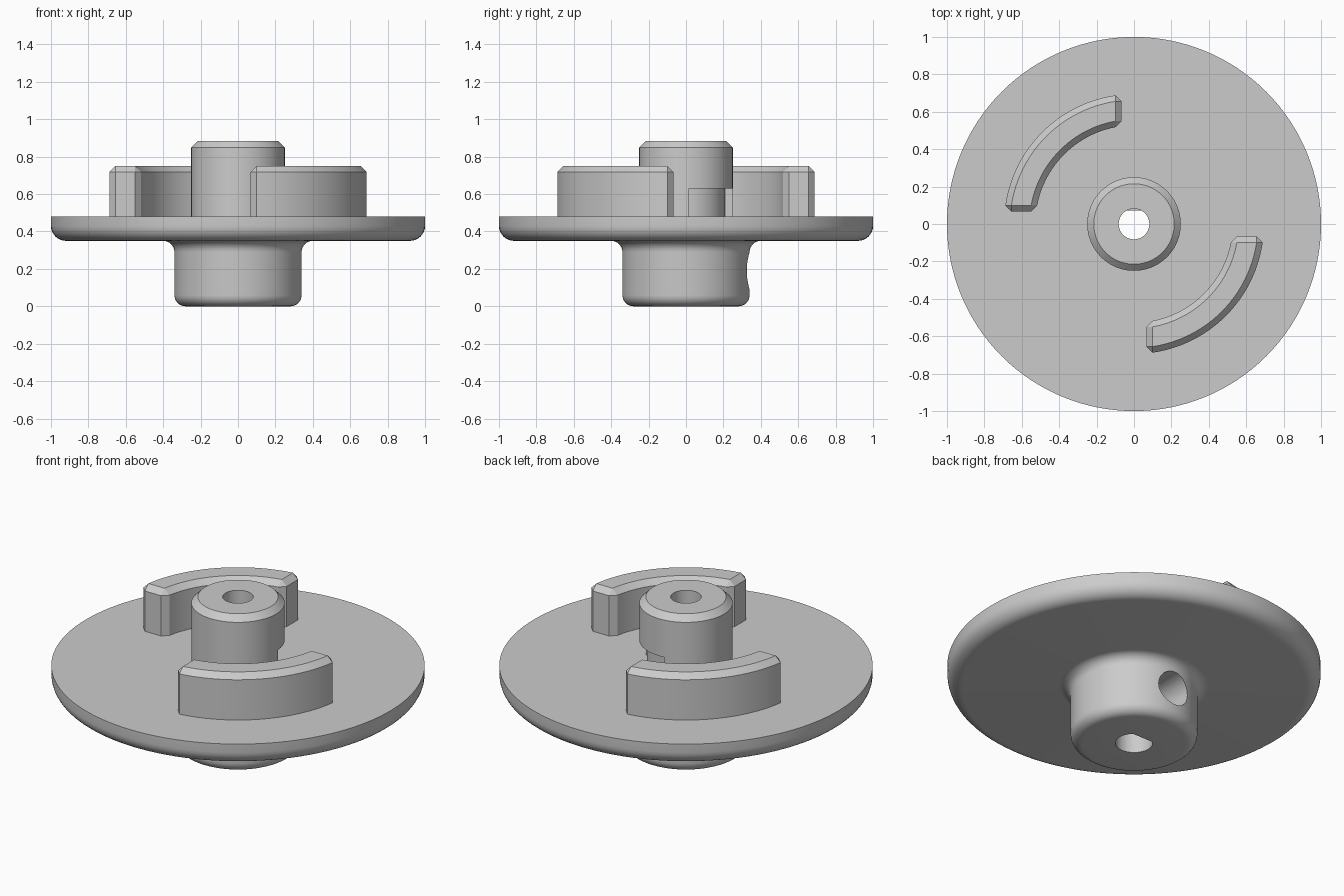
import bpy, bmesh, math
from math import sin, cos, pi, asin, acos, sqrt

if "Cube" in bpy.data.objects:
    bpy.data.objects.remove(bpy.data.objects["Cube"], do_unlink=True)

grey = bpy.data.materials.new("plain_grey")
grey.use_nodes = True
colour = (0.6, 0.6, 0.6, 1)
grey.diffuse_color = colour
grey.node_tree.nodes["Principled BSDF"].inputs["Base Color"].default_value = colour


def finish(bm, name):
    bmesh.ops.remove_doubles(bm, verts=bm.verts, dist=1e-5)
    bmesh.ops.recalc_face_normals(bm, faces=bm.faces)
    mesh = bpy.data.meshes.new(name)
    bm.to_mesh(mesh)
    bm.free()
    mesh.materials.append(grey)
    obj = bpy.data.objects.new(name, mesh)
    bpy.context.collection.objects.link(obj)
    return obj


def loft(sections, name):
    """Closed solid through rings of 3D points."""
    bm = bmesh.new()
    rings = [[bm.verts.new(p) for p in s] for s in sections]
    n = len(rings[0])
    for lo, hi in zip(rings, rings[1:]):
        for i in range(n):
            j = (i + 1) % n
            bm.faces.new((lo[i], lo[j], hi[j], hi[i]))
    bm.faces.new(rings[0][::-1])
    bm.faces.new(rings[-1])
    return finish(bm, name)


def fillet(cx, cz, r, start, end, steps=8):
    angles = [math.radians(start + (end - start) * i / steps) for i in range(steps + 1)]
    return [(cx + r * cos(a), cz + r * sin(a)) for a in angles]


def circle(r, n=64):
    return [(r * cos(2 * pi * i / n), r * sin(2 * pi * i / n)) for i in range(n)]


def prism(points, z0, z1, name):
    return loft([[(x, y, z) for x, y in points] for z in (z0, z1)], name)


def quarter_ring(r_in, r_out, ex, ey, chamfer=0.0, steps=24):
    """Arc in the +x +y quarter, ending on lines x=ex and y=ey, corners chamfered."""
    def arc(r):
        a0, a1 = asin((ey + chamfer) / r), acos((ex + chamfer) / r)
        return [(r * cos(a0 + (a1 - a0) * i / steps),
                 r * sin(a0 + (a1 - a0) * i / steps)) for i in range(steps + 1)]
    outer, inner = arc(r_out), arc(r_in)[::-1]
    lo, hi = r_in + chamfer, r_out - chamfer
    end_x = [(ex, sqrt(r * r - (ex + chamfer) ** 2)) for r in (hi, lo)]
    end_y = [(sqrt(r * r - (ey + chamfer) ** 2), ey) for r in (lo, hi)]
    return outer + end_x + inner + end_y


def cut(target, cutter):
    cutter.hide_render = True
    mod = target.modifiers.new("cut", 'BOOLEAN')
    mod.operation, mod.solver, mod.object = 'DIFFERENCE', 'EXACT', cutter
    bpy.context.view_layer.objects.active = target
    bpy.ops.object.modifier_apply(modifier=mod.name)
    bpy.data.objects.remove(cutter, do_unlink=True)


def smooth(obj):
    bpy.ops.object.select_all(action='DESELECT')
    obj.select_set(True)
    bpy.context.view_layer.objects.active = obj
    bpy.ops.object.shade_smooth_by_angle(angle=math.radians(25))


# Turned body: rounded hub, disc with rounded lower rim, chamfered shaft
profile = ([(0, 0)] + fillet(0.28, 0.06, 0.06, -90, 0)
           + fillet(0.40, 0.29, 0.06, 180, 90)
           + fillet(0.92, 0.43, 0.08, -90, 0)
           + [(1, 0.48), (0.25, 0.48), (0.25, 0.85), (0.215, 0.885), (0, 0.885)])
bm = bmesh.new()
verts = [bm.verts.new((x, 0, z)) for x, z in profile]
edges = [bm.edges.new(pair) for pair in zip(verts, verts[1:])]
bmesh.ops.spin(bm, geom=verts + edges, cent=(0, 0, 0), axis=(0, 0, 1),
               angle=2 * pi, steps=128)
body = finish(bm, "hub_disc_and_shaft")

# D-shaped lower bore and narrow round upper bore
flat = 0.073
half = acos(flat / 0.1)
d_shape = [(0.1 * cos(a), 0.1 * sin(a)) for a in
           [pi / 2 + half + (2 * pi - 2 * half) * i / 48 for i in range(49)]]
cut(body, prism(d_shape, -0.1, 0.46, "lower_bore_cutter"))
cut(body, prism(circle(0.082), 0.4, 1, "upper_bore_cutter"))

# Set screw hole in the back of the hub, reaching the bore
screw = loft([[(x, y, z + 0.19) for x, z in circle(0.1, 48)] for y in (0.03, 0.5)],
             "screw_hole_cutter")
cut(body, screw)

# Shallow undercut round one quarter of the shaft foot
cut(body, prism(quarter_ring(0.21, 0.32, -0.03, 0.016), 0.48, 0.63, "undercut_cutter"))
smooth(body)

# Two curved lugs with chamfered tops and ends
c = 0.032
foot = quarter_ring(0.527, 0.695, 0.067, 0.067, c)
top = quarter_ring(0.527 + c, 0.695 - c, 0.067 + c, 0.067 + c)
for name, turn in (("back_lug", pi / 2), ("front_lug", -pi / 2)):
    def place(points, z):
        return [(x * cos(turn) - y * sin(turn), x * sin(turn) + y * cos(turn), z)
                for x, y in points]
    lug = loft([place(foot, 0.475), place(foot, 0.75 - c), place(top, 0.75)], name)
    smooth(lug)
